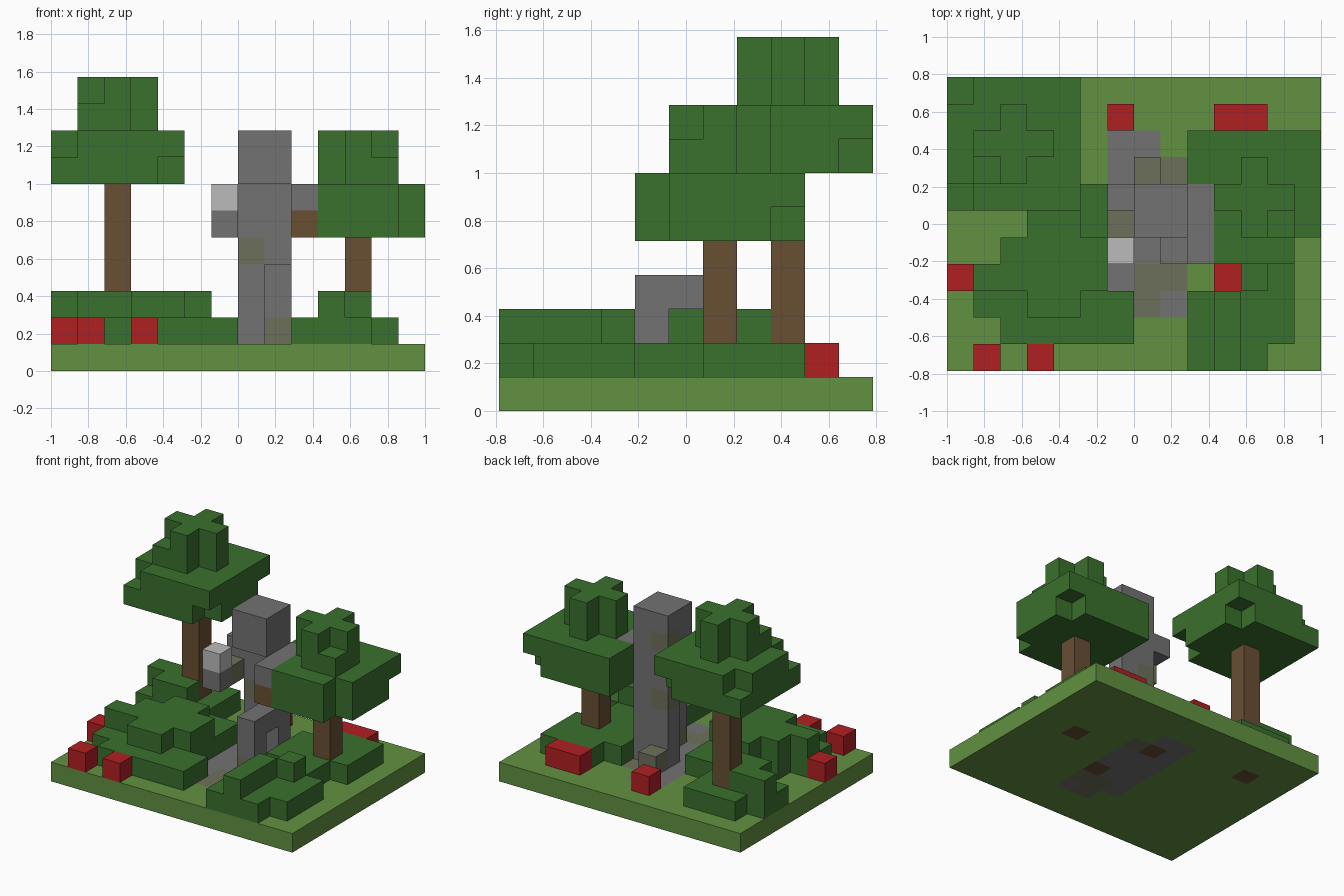
import bpy, bmesh
from mathutils import Vector

cube = bpy.data.objects.get("Cube")
if cube:
    bpy.data.objects.remove(cube)

NX, NY = 14, 11
S = 2 / NX                      # edge of one block
blocks = {}                     # (x, y, z) -> (part, colour)

COLOURS = {
    "grass": (0.122, 0.283, 0.054),
    "leaf": (0.042, 0.162, 0.026),
    "stone": (0.171, 0.171, 0.171),
    "mossy stone": (0.155, 0.160, 0.105),
    "pale metal": (0.500, 0.500, 0.500),
    "wood": (0.138, 0.080, 0.034),
    "red flower": (0.434, 0.014, 0.016),
}


def fill(part, colour, xs, ys, zs):
    """Fill a box of blocks; each range includes both ends."""
    for x in range(xs[0], xs[1] + 1):
        for y in range(ys[0], ys[1] + 1):
            for z in range(zs[0], zs[1] + 1):
                blocks[x, y, z] = (part, colour)


def put(part, colour, *cells):
    for c in cells:
        blocks[c] = (part, colour)


def layer(z, rows, key):
    """Lay out one level from a plan whose first row is the back."""
    for r, row in enumerate(rows):
        for x, ch in enumerate(row):
            if ch in key:
                blocks[x, NY - 1 - r, z] = key[ch]


# Ground slab with stone paving
fill("ground", "grass", (0, NX - 1), (0, NY - 1), (0, 0))
layer(0, [
    "",
    "",
    "......ss",
    "......sbm",
    "......sss",
    "......sss",
    "......ssb",
    "......smm",
    ".......ms",
], {"s": ("paving", "stone"), "m": ("paving", "mossy stone"),
    "b": ("paving", "wood")})

# Bushes and flowers
PLANTS = {"L": ("back_bush", "leaf"), "F": ("front_bush", "leaf"),
          "R": ("right_bush", "leaf"), "r": ("flowers", "red flower")}
layer(1, [
    "",
    ".LLL..r...rr",
    "LLLL......RRR",
    "LLLL.....RRRR",
    "..rLLL...RRRR",
    "...FFF...RRR",
    "..FFFF....RR",
    "rFFFFF....rRR",
    ".FFFFFF..RRRR",
    "..FFFFF..RRRR",
    ".r.r.....RRR",
], PLANTS)
layer(2, [
    "",
    "",
    "LL",
    ".LL",
    "",
    "...FF",
    "..FFFF",
    ".FFFFF.....R",
    "...FF.....R",
    "..........R",
    "..........R",
], PLANTS)


def tree(name, x, y, z):
    """Trunk, square two-block canopy and a plus-shaped crown."""
    fill(name + "_trunk", "wood", (x, x), (y, y), (0, z - 1))
    part = name + "_canopy"
    fill(part, "leaf", (x - 2, x + 2), (y - 2, y + 2), (z, z + 1))
    crown = (z + 2, z + 3)
    fill(part, "leaf", (x - 1, x + 1), (y, y), crown)
    fill(part, "leaf", (x, x), (y - 1, y + 1), crown)


tree("back_tree", 2, 8, 7)
tree("side_tree", 11, 6, 5)
# Irregular canopy corners
put("back_tree_canopy", "leaf", (1, 7, 9))
put("side_tree_canopy", "leaf", (12, 5, 7))
for gap in [(0, 6, 8), (0, 10, 8), (4, 6, 7), (4, 10, 7),
            (13, 8, 5), (13, 4, 5), (13, 4, 6)]:
    del blocks[gap]

# Statue: body, head, raised knee, trailing foot
fill("statue_body", "stone", (7, 8), (6, 6), (1, 6))
fill("statue_head", "stone", (7, 8), (5, 6), (7, 8))
fill("statue_knee", "stone", (8, 8), (4, 4), (1, 3))
put("statue_knee", "stone", (8, 5, 3))
put("statue_knee", "mossy stone", (8, 4, 1))
put("statue_foot", "mossy stone", (7, 7, 1))
put("statue_body", "mossy stone", (7, 6, 4))
put("statue_head", "mossy stone", (7, 6, 7))
# Statue arms and what they hold
fill("statue_left_arm", "stone", (9, 9), (4, 6), (6, 6))
put("statue_left_arm", "wood", (9, 4, 5))
put("statue_right_arm", "stone", (6, 6, 6), (6, 4, 5))
put("statue_right_arm", "mossy stone", (6, 5, 5))
put("statue_right_arm", "pale metal", (6, 4, 6))

# Materials
mats = {}
for name, rgb in COLOURS.items():
    m = bpy.data.materials.new(name)
    m.use_nodes = True
    m.diffuse_color = (*rgb, 1)
    bsdf = next(n for n in m.node_tree.nodes if n.type == "BSDF_PRINCIPLED")
    bsdf.inputs["Base Color"].default_value = (*rgb, 1)
    bsdf.inputs["Roughness"].default_value = 0.9
    mats[name] = m

# One mesh per part, keeping only the outer block faces
ORIGIN = Vector((-NX / 2, -NY / 2, 0))
for part in sorted({p for p, c in blocks.values()}):
    bm = bmesh.new()
    cells = {c: v[1] for c, v in blocks.items() if v[0] == part}
    used = sorted(set(cells.values()))
    for cell, colour in cells.items():
        for axis in range(3):
            for side in (0, 1):
                n = list(cell)
                n[axis] += 2 * side - 1
                if tuple(n) in blocks:
                    continue
                u, v, base = Vector(), Vector(), Vector(cell)
                u[(axis + 1) % 3] = 1
                v[(axis + 2) % 3] = 1
                base[axis] += side
                quad = [base, base + u, base + u + v, base + v]
                if not side:
                    quad.reverse()
                f = bm.faces.new([bm.verts.new((q + ORIGIN) * S) for q in quad])
                f.material_index = used.index(colour)
    bmesh.ops.remove_doubles(bm, verts=bm.verts, dist=S / 100)
    bmesh.ops.dissolve_limit(bm, angle_limit=0.01, verts=bm.verts,
                             edges=bm.edges, delimit={"MATERIAL"})
    mesh = bpy.data.meshes.new(part)
    bm.to_mesh(mesh)
    bm.free()
    for colour in used:
        mesh.materials.append(mats[colour])
    bpy.context.collection.objects.link(bpy.data.objects.new(part, mesh))
